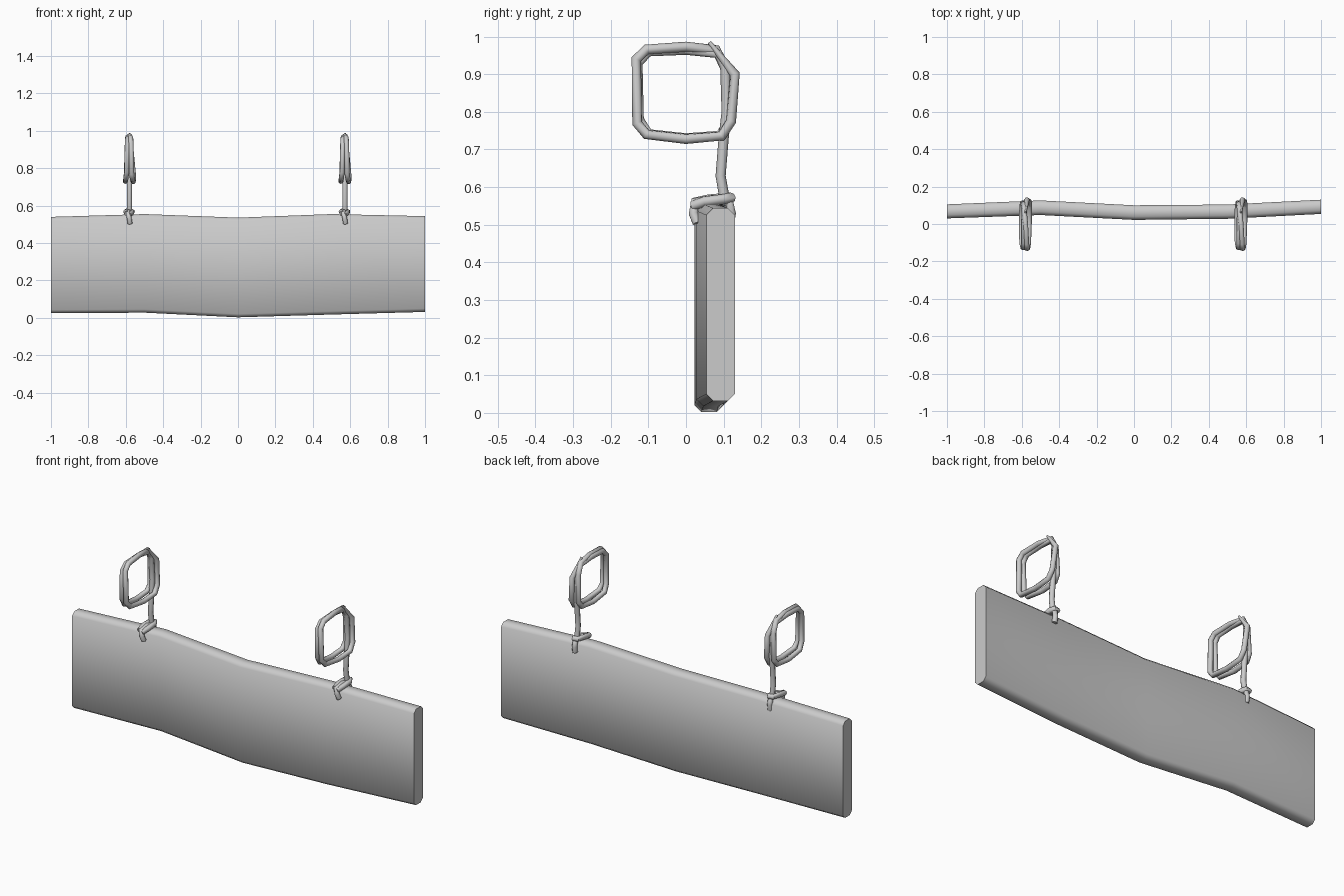
import bpy, bmesh, math
from mathutils import Vector

if "Cube" in bpy.data.objects:
    bpy.data.objects.remove(bpy.data.objects["Cube"])


def finish(obj, angle):
    bpy.ops.object.select_all(action='DESELECT')
    obj.select_set(True)
    bpy.context.view_layer.objects.active = obj
    if obj.type == 'CURVE':
        bpy.ops.object.convert(target='MESH')
    bpy.ops.object.shade_smooth_by_angle(angle=math.radians(angle))


def board(sections, chamfer):
    # warped plank: chamfered rectangle lofted through the sections
    bm = bmesh.new()
    rings = []
    for x, y0, y1, z0, z1 in sections:
        c = chamfer
        pts = [(y0 + c, z0), (y1 - c, z0), (y1, z0 + c), (y1, z1 - c),
               (y1 - c, z1), (y0 + c, z1), (y0, z1 - c), (y0, z0 + c)]
        rings.append([bm.verts.new((x, y, z)) for y, z in pts])
    for a, b in zip(rings, rings[1:]):
        for i in range(8):
            j = (i + 1) % 8
            bm.faces.new((a[i], a[j], b[j], b[i]))
    bm.faces.new(rings[0])
    bm.faces.new(rings[-1])
    bmesh.ops.recalc_face_normals(bm, faces=bm.faces[:])
    me = bpy.data.meshes.new("sign_board")
    bm.to_mesh(me)
    bm.free()
    obj = bpy.data.objects.new("sign_board", me)
    bpy.context.collection.objects.link(obj)
    finish(obj, 50)


def rope(name, pts, x_offset, tip=1.0, r=0.0135):
    cu = bpy.data.curves.new(name, 'CURVE')
    cu.dimensions = '3D'
    cu.bevel_depth = r
    cu.bevel_resolution = 2
    cu.use_fill_caps = True
    sp = cu.splines.new('POLY')
    sp.points.add(len(pts) - 1)
    for p, (x, y, z) in zip(sp.points, pts):
        p.co = (x + x_offset, y, z, 1)
    sp.points[-1].radius = tip
    obj = bpy.data.objects.new(name, cu)
    bpy.context.collection.objects.link(obj)
    finish(obj, 60)


# board: x, y front, y back, z bottom, z top
board([(-1, .03, .105, .025, .54), (-.5, .048, .126, .028, .555),
       (0, .022, .1, .003, .536), (.5, .028, .104, .018, .555),
       (1, .054, .13, .032, .544)], 0.018)

# hanger: stem rising into a rounded-square coil of two turns (x, y, z)
hanger = [(0, .105, .555), (0, .092, .63), (0, .1, .73), (0, .108, .80),
          (-.005, .104, .92), (-.008, .085, .955), (-.01, 0, .965),
          (-.01, -.1, .96), (-.012, -.128, .93), (-.015, -.125, .78),
          (-.02, -.1, .742), (-.022, 0, .73), (-.02, .09, .738),
          (-.017, .112, .77), (-.012, .107, .91), (-.008, .08, .965),
          (0, 0, .973), (.006, -.105, .966), (.008, -.132, .94),
          (.012, -.13, .77), (.016, -.105, .74), (.02, 0, .728),
          (.022, .095, .736), (.02, .12, .775), (.008, .13, .9),
          (0, .062, .985)]

# tie: band wrapped around the stem foot over the board edge, and its tails
band = [(-.015, .02, .558), (-.02, .06, .567), (-.015, .115, .572),
        (.005, .12, .572), (.015, .10, .568), (.012, .05, .562),
        (-.002, .018, .55)]
strap = [(.003, .03, .505), (-.001, .02, .53), (-.008, .024, .56),
         (-.004, .07, .566), (0, .115, .56), (.001, .12, .53), (.002, .115, .50)]

for side, cx in (("left", -.58), ("right", .572)):
    rope(side + "_hanger_coil", hanger, cx, tip=0.4)
    rope(side + "_tie_band", band, cx)
    rope(side + "_tie_strap", strap, cx)
